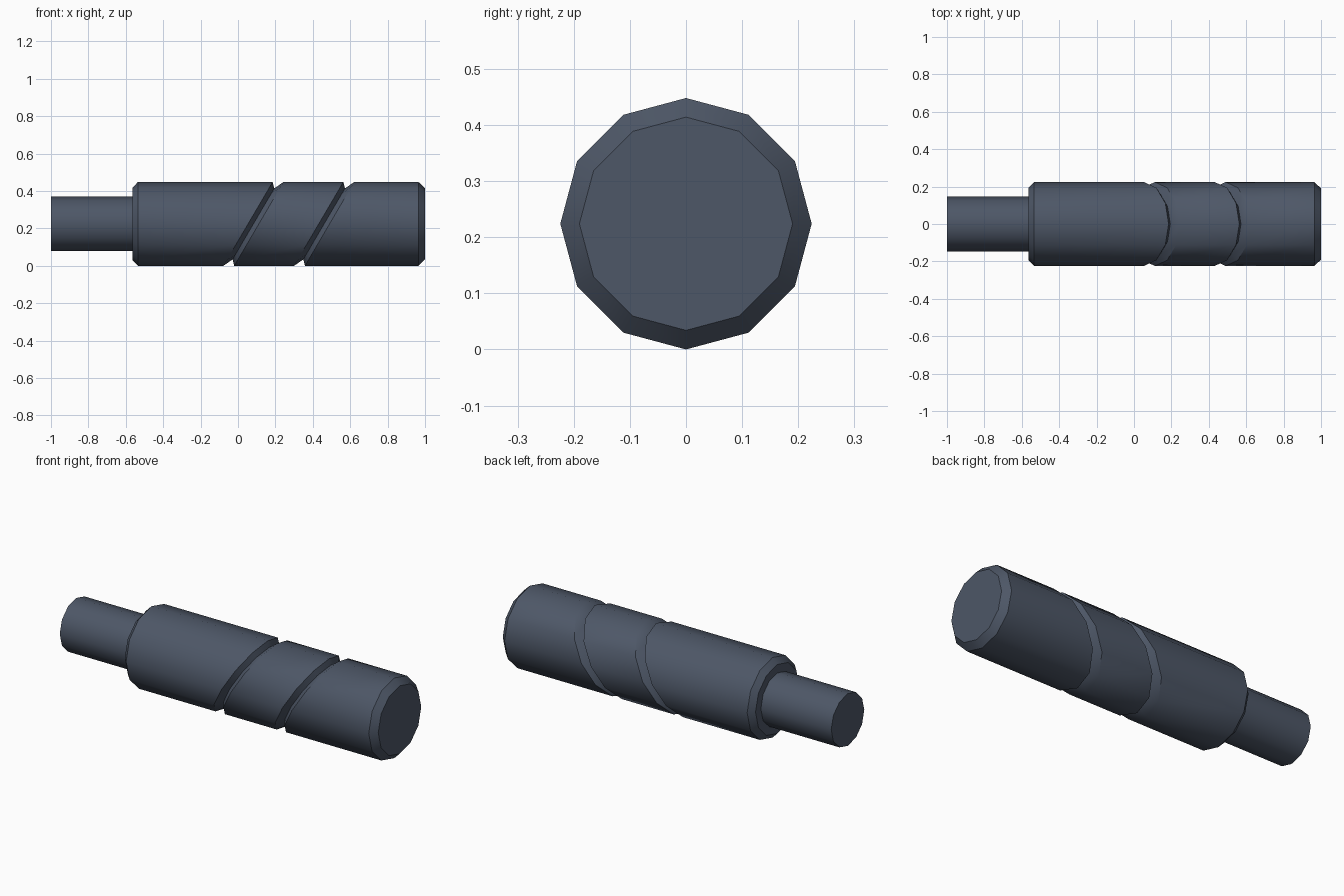
import bpy, bmesh, math

if "Cube" in bpy.data.objects:
    bpy.data.objects.remove(bpy.data.objects["Cube"])

R, SIDES = 0.224, 12
SLANT = 0.587           # x shift per unit height on the groove rings

steel = bpy.data.materials.new("dark slate metal")
steel.diffuse_color = (0.075, 0.095, 0.135, 1)
steel.use_nodes = True
steel.node_tree.nodes["Principled BSDF"].inputs["Base Color"].default_value = steel.diffuse_color


def lathe(name, rings):
    """Skin 12-sided rings (x, radius, slant) along the x axis and cap both ends."""
    bm = bmesh.new()
    loops = []
    for x, r, slant in rings:
        loop = []
        for i in range(SIDES):
            a = 2 * math.pi * i / SIDES
            y, z = r * math.sin(a), r * math.cos(a)
            loop.append(bm.verts.new((x + slant * z, y, R + z)))
        loops.append(loop)
    for a, b in zip(loops, loops[1:]):
        for i in range(SIDES):
            j = (i + 1) % SIDES
            bm.faces.new((a[i], a[j], b[j], b[i]))
    bm.faces.new(loops[0])
    bm.faces.new(loops[-1])
    bmesh.ops.recalc_face_normals(bm, faces=bm.faces)
    mesh = bpy.data.meshes.new(name)
    bm.to_mesh(mesh)
    bm.free()
    mesh.materials.append(steel)
    ob = bpy.data.objects.new(name, mesh)
    bpy.context.collection.objects.link(ob)
    bpy.ops.object.select_all(action='DESELECT')
    ob.select_set(True)
    bpy.context.view_layer.objects.active = ob
    bpy.ops.object.shade_smooth_by_angle(angle=math.radians(35))
    return ob


# Body: chamfered ends and two slanted V grooves
rings = [(-0.565, 0.193, 0), (-0.535, R, 0)]
for c in (0.0825, 0.4605):
    rings += [(c - 0.029, R, SLANT), (c, 0.19, SLANT), (c + 0.029, R, SLANT)]
rings += [(0.965, R, 0), (1.0, 0.19, 0)]
lathe("grooved_body", rings)

# Narrow shaft at the back end
lathe("shaft", [(-1.0, 0.146, 0), (-0.55, 0.146, 0)])
